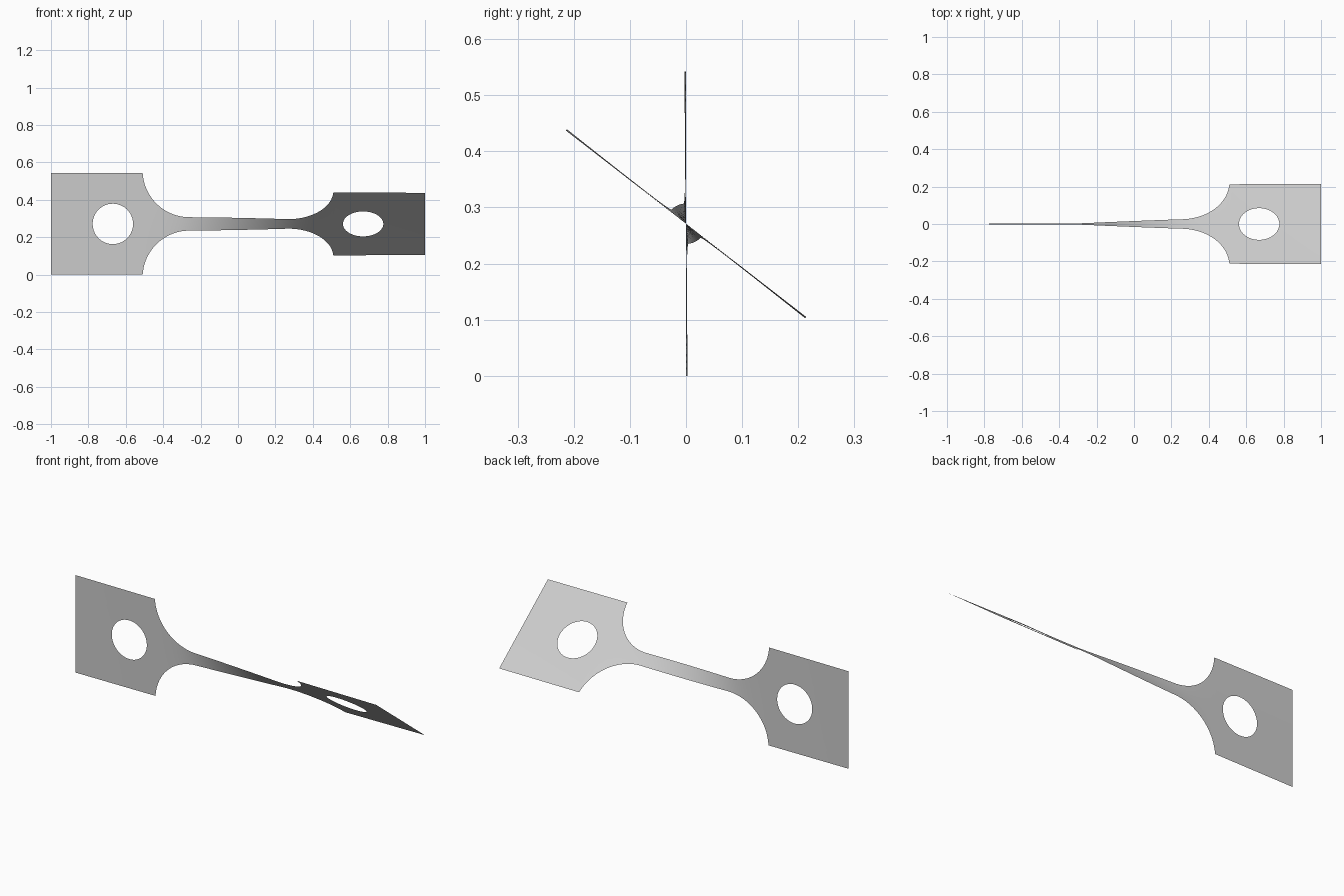
import bpy, bmesh, math

cube = bpy.data.objects.get("Cube")
if cube:
    bpy.data.objects.remove(cube, do_unlink=True)

HALF_H = 0.271      # half width of the end tabs
GAUGE = 0.036       # half width of the narrow neck
NECK = 0.26         # where the neck meets the fillets
FILLET = 0.25
HOLE_X, HOLE_R = 0.669, 0.108
TWIST = math.radians(52.2)
ROWS, RINGS, STEPS = 24, 8, 2000
TAB = NECK + math.sqrt(FILLET**2 - (GAUGE + FILLET - HALF_H)**2)


def half_width(x):
    x = abs(x)
    if x <= NECK:
        return GAUGE
    if x >= TAB:
        return HALF_H
    return GAUGE + FILLET - math.sqrt(FILLET**2 - (x - NECK)**2)


# Twist builds up fastest where the strip is narrow
total = [0.0]
for i in range(STEPS):
    x = -1 + 2 * (i + 0.5) / STEPS
    total.append(total[-1] + half_width(x) ** -2)


def twist(x):
    i = round((x + 1) / 2 * STEPS)
    return TWIST * total[max(0, min(STEPS, i))] / total[-1]


bm = bmesh.new()


def skin(grid):
    """Join rows of (x, height) points with quads."""
    rows = [[bm.verts.new((x, 0, h)) for x, h in row] for row in grid]
    for a, b in zip(rows, rows[1:]):
        for j in range(len(a) - 1):
            bm.faces.new((a[j], b[j], b[j + 1], a[j + 1]))


# End tabs: rings spreading from the round hole to the square outline
corners = [(-1, -HALF_H), (-TAB, -HALF_H), (-TAB, HALF_H), (-1, HALF_H)]
outline = []
for k, (x0, h0) in enumerate(corners):
    x1, h1 = corners[(k + 1) % 4]
    outline += [(x0 + (x1 - x0) * j / ROWS, h0 + (h1 - h0) * j / ROWS)
                for j in range(ROWS)]
outline.append(outline[0])
for side in (1, -1):
    rings = []
    for r in range(RINGS + 1):
        t = r / RINGS
        ring = []
        for x, h in outline:
            a = math.atan2(h, x + HOLE_X)
            hx, hh = -HOLE_X + HOLE_R * math.cos(a), HOLE_R * math.sin(a)
            ring.append((side * (hx + (x - hx) * t), side * (hh + (h - hh) * t)))
        rings.append(ring)
    skin(rings)

# Fillets and narrow neck, with columns closer together at the tab edges
fillet = [NECK + (TAB - NECK) * math.sin(math.pi / 2 * i / 28) for i in range(29)]
neck = [-NECK + 2 * NECK * i / 48 for i in range(1, 48)]
columns = [-x for x in reversed(fillet)] + neck + fillet
skin([[(x, half_width(x) * (2 * j / ROWS - 1)) for j in range(ROWS + 1)]
      for x in columns])

bmesh.ops.remove_doubles(bm, verts=bm.verts, dist=0.0002)

# Twist the flat sheet about its long axis
for v in bm.verts:
    a, h = twist(v.co.x), v.co.z
    v.co.y, v.co.z = -h * math.sin(a), HALF_H + h * math.cos(a)
bmesh.ops.recalc_face_normals(bm, faces=bm.faces)

mesh = bpy.data.meshes.new("twisted_strip")
bm.to_mesh(mesh)
bm.free()
strip = bpy.data.objects.new("twisted_strip", mesh)
bpy.context.collection.objects.link(strip)

grey = bpy.data.materials.new("light_grey")
grey.use_nodes = True
colour = (0.6, 0.6, 0.6, 1)
grey.diffuse_color = colour
grey.node_tree.nodes["Principled BSDF"].inputs["Base Color"].default_value = colour
mesh.materials.append(grey)

bpy.context.view_layer.objects.active = strip
strip.select_set(True)
bpy.ops.object.shade_smooth_by_angle(angle=math.radians(30))
